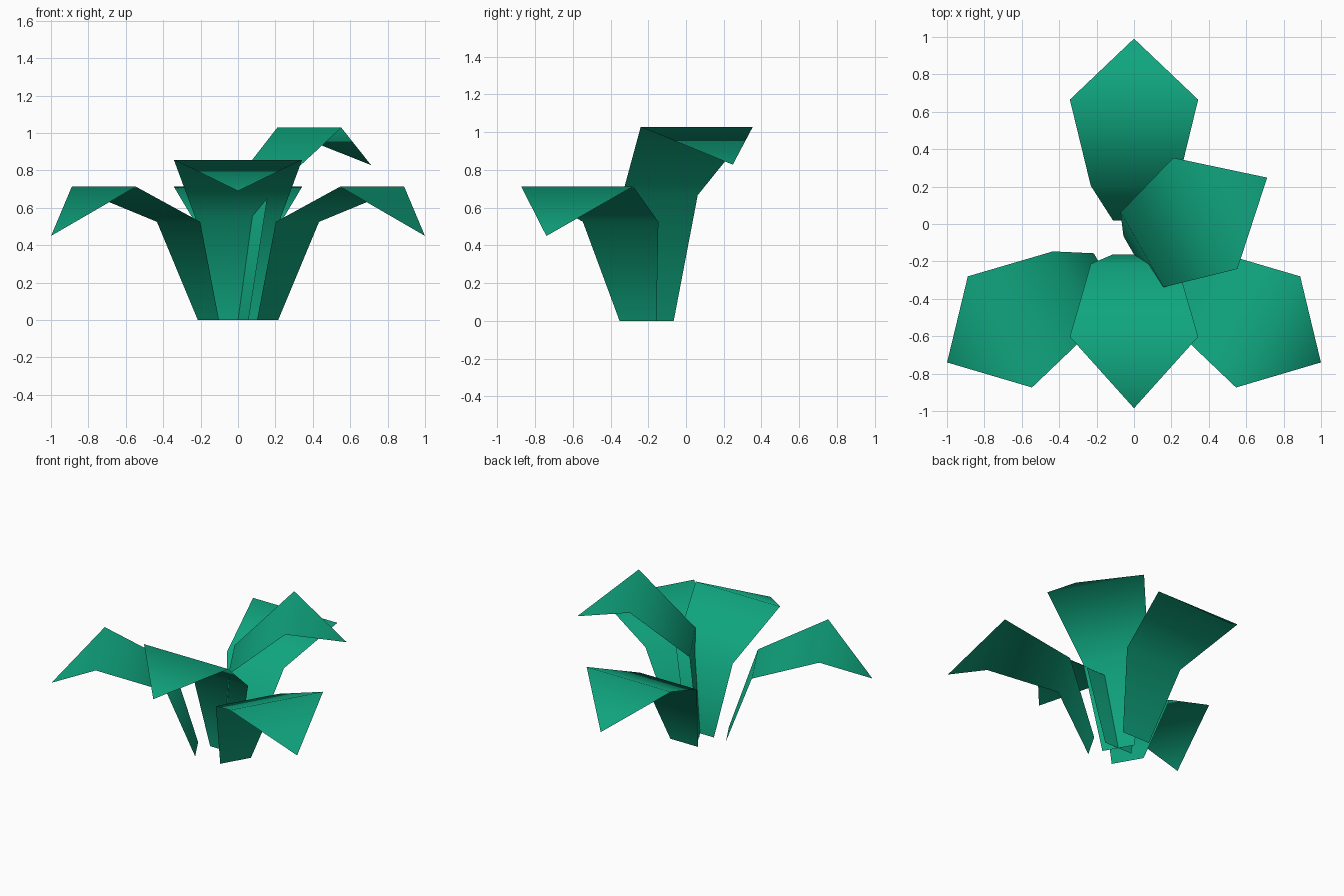
import bpy
from math import sin, cos, radians

if "Cube" in bpy.data.objects:
    bpy.data.objects.remove(bpy.data.objects["Cube"])

mat = bpy.data.materials.new("leaf_green")
mat.diffuse_color = (0.005, 0.38, 0.21, 1)
mat.use_nodes = True
mat.node_tree.nodes["Principled BSDF"].inputs["Base Color"].default_value = mat.diffuse_color

CENTRE_Y = -0.163
HALF_WIDTHS = (0.113, 0.231, 0.343)      # base, knee, widest fold
# (distance outward, height) at base, knee, widest fold and tip
LOW = ((0.183, 0), (0.367, 0.525), (0.828, 0.713), (1.154, 0.45))
HIGH = ((0.0, 0), (0.05, 0.555), (0.44, 0.857), (0.822, 0.69))


def leaf(name, profile, angle, stretch=1.0):
    """Folded paper-thin leaf pointing outward at the given heading."""
    a = radians(angle)

    def place(out, side, z):
        return (out * cos(a) - side * sin(a),
                CENTRE_Y + out * sin(a) + side * cos(a), z * stretch)

    verts = []
    for (out, z), w in zip(profile, HALF_WIDTHS):
        verts += [place(out, -w, z), place(out, w, z)]
    verts.append(place(profile[3][0], 0, profile[3][1]))
    faces = [(0, 2, 3, 1), (2, 4, 5, 3), (4, 6, 5)]
    mesh = bpy.data.meshes.new(name)
    mesh.from_pydata(verts, [], faces)
    mesh.materials.append(mat)
    mesh.shade_smooth()
    obj = bpy.data.objects.new(name, mesh)
    bpy.context.collection.objects.link(obj)


# Lower ring of three spreading leaves
for name, angle in (("back", 90), ("left", 210), ("right", 330)):
    leaf("low_leaf_" + name, LOW, angle)

# Two steeper inner leaves, one of them taller
leaf("inner_leaf_front", HIGH, 270)
leaf("inner_leaf_tall", HIGH, 30, 1.2)
